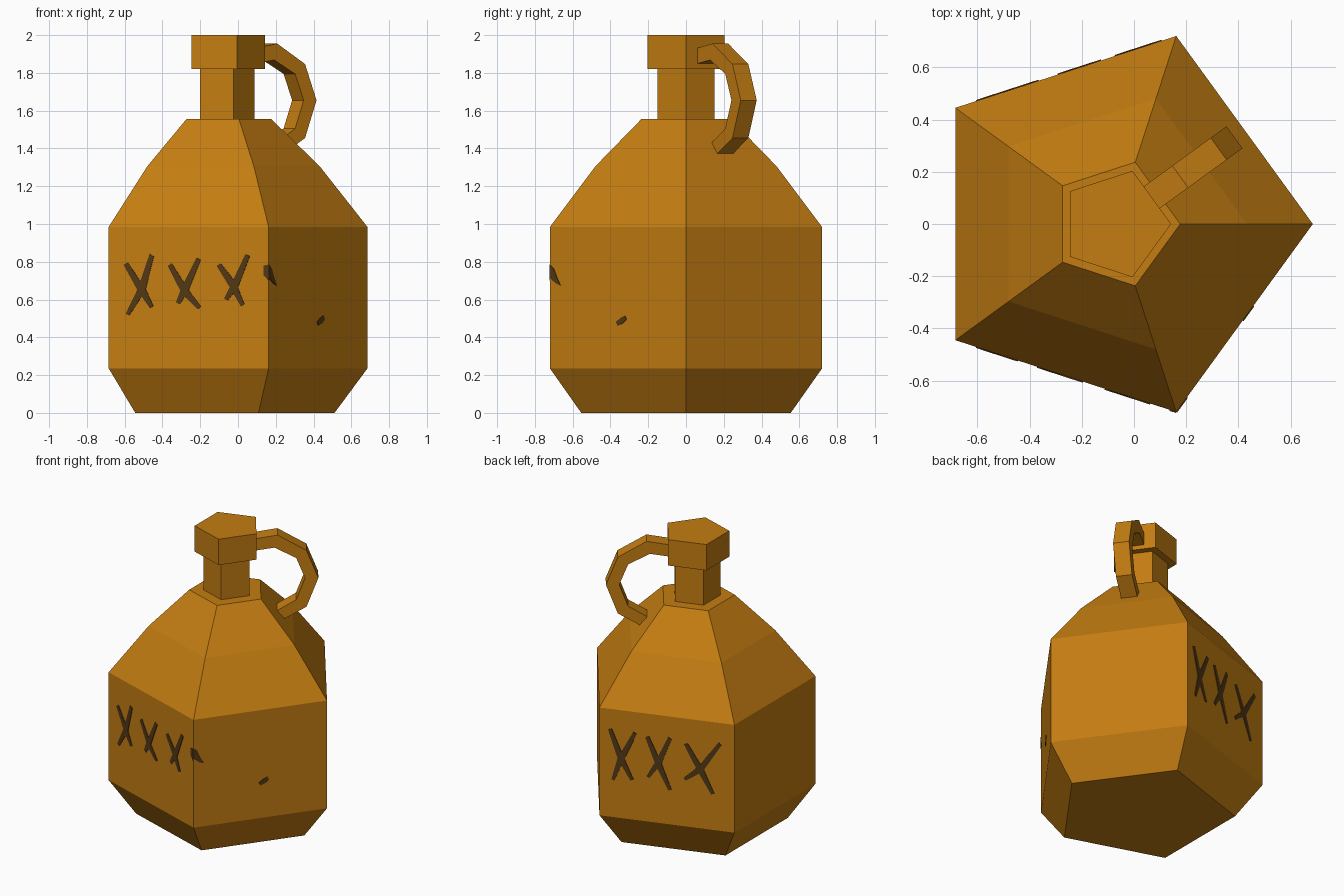
import bpy, bmesh, math
from mathutils import Vector

if "Cube" in bpy.data.objects:
    bpy.data.objects.remove(bpy.data.objects["Cube"])

CX = -0.072            # axis of the five-sided jug
R_BODY = 0.757
APOTHEM = R_BODY * math.cos(math.radians(36))


def material(name, rgb):
    m = bpy.data.materials.new(name)
    m.diffuse_color = (*rgb, 1)
    m.use_nodes = True
    m.node_tree.nodes["Principled BSDF"].inputs["Base Color"].default_value = m.diffuse_color
    return m


CLAY = material("amber_clay", (0.55, 0.205, 0.006))
INK = material("dark_brown_paint", (0.085, 0.04, 0.008))


def finish(bm, name, mat):
    bmesh.ops.recalc_face_normals(bm, faces=bm.faces)
    me = bpy.data.meshes.new(name)
    bm.to_mesh(me)
    bm.free()
    me.materials.append(mat)
    ob = bpy.data.objects.new(name, me)
    bpy.context.collection.objects.link(ob)
    return ob


def lathe5(name, profile):
    """Five-sided closed solid from (radius, z) rings."""
    bm = bmesh.new()
    rings = [[bm.verts.new((CX + r * math.cos(math.radians(72 * k)),
                            r * math.sin(math.radians(72 * k)), z))
              for k in range(5)] for r, z in profile]
    for a, b in zip(rings, rings[1:]):
        for k in range(5):
            j = (k + 1) % 5
            bm.faces.new((a[k], a[j], b[j], b[k]))
    bm.faces.new(rings[0])
    bm.faces.new(rings[-1])
    return finish(bm, name, CLAY)


lathe5("jug_body", [(0.583, 0), (R_BODY, 0.235), (R_BODY, 0.985),
                    (0.505, 1.305), (0.249, 1.555)])
lathe5("neck", [(0.16, 1.55), (0.16, 1.825)])
lathe5("mouth_rim", [(0.214, 1.82), (0.214, 2.0)])

# Handle: flat-sided band in the radial plane through the 36 degree face
OUTER = [(0.165, 1.93), (0.308, 1.955), (0.49, 1.847), (0.565, 1.655),
         (0.49, 1.455), (0.352, 1.373)]
INNER = [(0.165, 1.848), (0.288, 1.868), (0.425, 1.795), (0.481, 1.655),
         (0.425, 1.505), (0.30, 1.428)]
a = math.radians(36)
rad, side = Vector((math.cos(a), math.sin(a), 0)), Vector((-math.sin(a), math.cos(a), 0))
bm = bmesh.new()
sections = []
for (ro, zo), (ri, zi) in zip(OUTER, INNER):
    sections.append([bm.verts.new(Vector((CX, 0, z)) + rad * r + side * s)
                     for r, z, s in ((ro, zo, -.052), (ro, zo, .052),
                                     (ri, zi, .052), (ri, zi, -.052))])
for p, q in zip(sections, sections[1:]):
    for k in range(4):
        j = (k + 1) % 4
        bm.faces.new((p[k], p[j], q[j], q[k]))
bm.faces.new(sections[0])
bm.faces.new(sections[-1])
finish(bm, "handle", CLAY)


# Painted marks: thin plates on the upright body faces
def plate(bm, angle, poly):
    a = math.radians(angle)
    n = Vector((math.cos(a), math.sin(a), 0))
    t = Vector((-n.y, n.x, 0))
    lo, hi = [[bm.verts.new(Vector((CX, 0, z)) + n * (APOTHEM + d) + t * u)
               for u, z in poly] for d in (-0.003, 0.004)]
    bm.faces.new(lo)
    bm.faces.new(hi)
    for k in range(len(poly)):
        j = (k + 1) % len(poly)
        bm.faces.new((lo[k], lo[j], hi[j], hi[k]))


def stroke(bm, angle, pts, widths=(0.026, 0.042, 0.022)):
    d = (Vector(pts[-1]) - Vector(pts[0])).normalized()
    n = Vector((-d.y, d.x))
    left = [Vector(p) + n * w / 2 for p, w in zip(pts, widths)]
    right = [Vector(p) - n * w / 2 for p, w in zip(pts, widths)]
    plate(bm, angle, left + right[::-1])


MARKS = {
    ("front_crosses", -108): [
        [(-.205, .835), (-.26, .655), (-.34, .52)], [(-.35, .79), (-.26, .65), (-.205, .56)],
        [(.056, .815), (-.024, .645), (-.06, .58)], [(-.105, .785), (-.018, .64), (.061, .555)],
        [(.329, .835), (.255, .67), (.208, .60)], [(.168, .785), (.245, .68), (.301, .57)]],
    ("back_crosses", 108): [
        [(-.21, .84), (-.305, .645), (-.355, .495)], [(-.375, .845), (-.305, .655), (-.23, .51)],
        [(.02, .835), (-.055, .655), (-.125, .545)], [(-.13, .825), (-.055, .645), (.02, .475)],
        [(.35, .84), (.22, .645), (.118, .563)], [(.125, .81), (.225, .635), (.303, .485)]],
}
for (name, angle), strokes in MARKS.items():
    bm = bmesh.new()
    for s in strokes:
        stroke(bm, angle, s)
    finish(bm, name, INK)

# Stray paint drips around the front right edge
bm = bmesh.new()
plate(bm, -36, [(-.445, .785), (-.42, .765), (-.4, .72), (-.375, .675), (-.405, .685), (-.445, .715)])
plate(bm, -108, [(.445, .785), (.418, .78), (.418, .73), (.445, .70)])
stroke(bm, -36, [(-.006, .472), (.025, .488), (.052, .506)], (0.022, 0.032, 0.022))
finish(bm, "paint_drips", INK)
